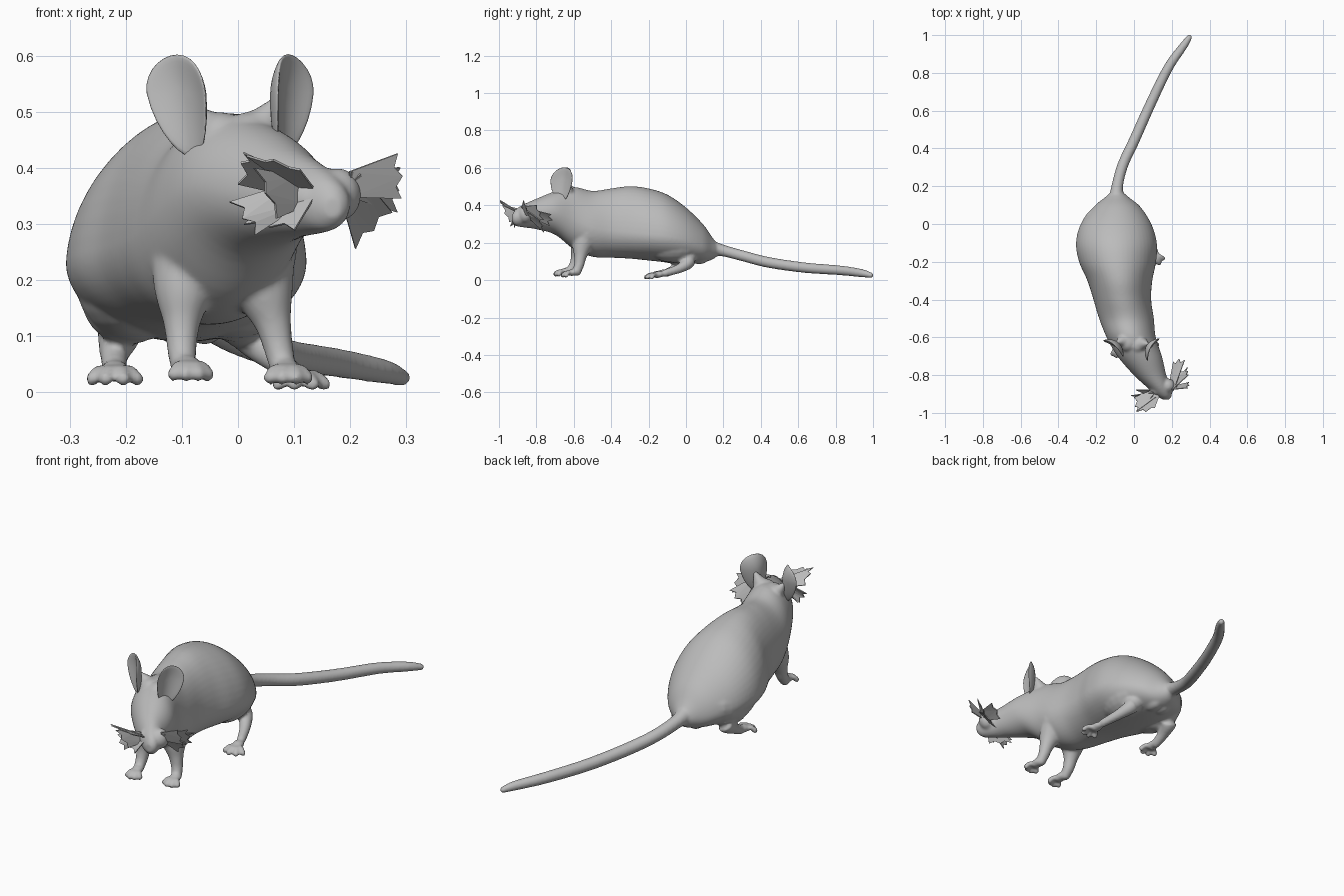
import bpy, bmesh, math
from mathutils import Vector, Matrix

cube = bpy.data.objects.get("Cube")
if cube:
    bpy.data.objects.remove(cube, do_unlink=True)

grey = bpy.data.materials.new("grey_fur")
grey.use_nodes = True
COLOUR = (0.5, 0.5, 0.5, 1)
grey.diffuse_color = COLOUR
grey.node_tree.nodes["Principled BSDF"].inputs["Base Color"].default_value = COLOUR


def finish(bm, name):
    bmesh.ops.recalc_face_normals(bm, faces=bm.faces)
    mesh = bpy.data.meshes.new(name)
    bm.to_mesh(mesh)
    bm.free()
    for p in mesh.polygons:
        p.use_smooth = True
    mesh.materials.append(grey)
    ob = bpy.data.objects.new(name, mesh)
    bpy.context.collection.objects.link(ob)
    return ob


def spline(rows, steps):
    """Catmull-Rom interpolation of rows of numbers."""
    rows = [Vector(r) for r in rows]
    rows = [rows[0]] + rows + [rows[-1]]
    out = []
    for a, b, c, d in zip(rows, rows[1:], rows[2:], rows[3:]):
        for i in range(steps):
            t = i / steps
            out.append(b + (c - a) * (t / 2) + (a * 2 - b * 5 + c * 4 - d) * (t * t / 2)
                       + (b * 3 - a - c * 3 + d) * (t ** 3 / 2))
    return out + [rows[-1]]


def skin(bm, rings):
    rings = [[bm.verts.new(p) for p in ring] for ring in rings]
    n = len(rings[0])
    for a, b in zip(rings, rings[1:]):
        for i in range(n):
            bm.faces.new((a[i], a[(i + 1) % n], b[(i + 1) % n], b[i]))
    bm.faces.new(rings[0])
    bm.faces.new(rings[-1])


def ball(bm, centre, size):
    bmesh.ops.create_uvsphere(bm, u_segments=20, v_segments=12, radius=1,
                              matrix=Matrix.Translation(centre) @ Matrix.Diagonal((*size, 1)))


def tube(bm, path, steps=5, sides=16):
    """Round limb through points (x, y, z, radius) with ball ends."""
    pts = spline(path, steps)
    rings = []
    for i, p in enumerate(pts):
        d = pts[min(i + 1, len(pts) - 1)].xyz - pts[max(i - 1, 0)].xyz
        rot = d.to_track_quat('Z', 'Y')
        rings.append([p.xyz + rot @ Vector((math.cos(a), math.sin(a), 0)) * p.w
                      for a in (math.tau * k / sides for k in range(sides))])
    skin(bm, rings)
    for p in (pts[0], pts[-1]):
        ball(bm, p.xyz, (p.w,) * 3)


def foot(bm, x, y, z, heading, spread, length):
    """Sole with a fan of four toes ending in pads."""
    ball(bm, (x, y, z + 0.008), (0.026, 0.03, 0.018))
    for k in (-1.5, -0.5, 0.5, 1.5):
        a = heading + k * spread
        d = Vector((math.sin(a), -math.cos(a), 0))
        reach = length * (1 - 0.08 * abs(k))
        start, tip = Vector((x, y, z)) + d * 0.012, Vector((x, y, z - 0.008)) + d * reach
        bend = start.lerp(tip, 0.6) + Vector((0, 0, 0.012))
        tube(bm, [(*start, 0.013), (*bend, 0.0115), (*tip, 0.0135)], 3, 10)


bm = bmesh.new()

# Torso, neck, head and snout: y, centre x, top z, bottom z, half width, widest z
TRUNK = [(0.17, -0.09, 0.19, 0.13, 0.03, 0.16), (0.14, -0.09, 0.23, 0.11, 0.065, 0.165),
         (0.09, -0.09, 0.30, 0.095, 0.125, 0.18), (0, -0.095, 0.388, 0.09, 0.187, 0.21),
         (-0.1, -0.093, 0.457, 0.095, 0.214, 0.23), (-0.2, -0.087, 0.49, 0.105, 0.204, 0.24),
         (-0.3, -0.075, 0.502, 0.115, 0.172, 0.25), (-0.4, -0.062, 0.49, 0.12, 0.153, 0.26),
         (-0.5, -0.04, 0.477, 0.125, 0.145, 0.275), (-0.6, -0.015, 0.498, 0.165, 0.13, 0.32),
         (-0.7, 0.03, 0.475, 0.243, 0.118, 0.36), (-0.8, 0.085, 0.435, 0.272, 0.086, 0.35),
         (-0.87, 0.135, 0.404, 0.282, 0.06, 0.34), (-0.91, 0.16, 0.378, 0.29, 0.04, 0.335),
         (-0.93, 0.17, 0.35, 0.31, 0.016, 0.33)]
rings = []
for y, x, top, low, w, mid in spline(TRUNK, 5):
    ring = []
    for k in range(48):
        c, s = math.cos(math.tau * k / 48), math.sin(math.tau * k / 48)
        taper = 1 - 0.06 * max(s, 0)
        ring.append((x + w * c * taper, y, mid + s * ((top - mid) if s > 0 else (mid - low))))
    rings.append(ring)
skin(bm, rings)

# Muzzle pads that carry the whiskers
ball(bm, (0.12, -0.875, 0.345), (0.038, 0.036, 0.042))
ball(bm, (0.178, -0.858, 0.352), (0.042, 0.04, 0.048))

# Ear roots rising from the crown behind the ears
tube(bm, [(-0.03, -0.63, 0.45, 0.05), (-0.06, -0.62, 0.475, 0.034), (-0.084, -0.626, 0.505, 0.013)])
tube(bm, [(0.02, -0.64, 0.45, 0.05), (0.046, -0.635, 0.48, 0.034), (0.067, -0.635, 0.515, 0.013)])

# Tail
tube(bm, [(-0.09, 0.1, 0.18, 0.05), (-0.09, 0.19, 0.16, 0.032), (-0.06, 0.31, 0.128, 0.029),
          (0, 0.44, 0.095, 0.029), (0.085, 0.63, 0.067, 0.028), (0.18, 0.825, 0.052, 0.026),
          (0.26, 0.94, 0.037, 0.022), (0.293, 0.988, 0.026, 0.015)])

# Front legs, wide at the chest
tube(bm, [(-0.08, -0.53, 0.25, 0.08), (-0.096, -0.565, 0.18, 0.055), (-0.1, -0.582, 0.125, 0.034),
          (-0.1, -0.598, 0.08, 0.027), (-0.098, -0.62, 0.05, 0.024)])
foot(bm, -0.09, -0.642, 0.04, 0.15, 0.42, 0.058)
tube(bm, [(0.025, -0.53, 0.25, 0.08), (0.046, -0.555, 0.18, 0.055), (0.062, -0.565, 0.125, 0.034),
          (0.072, -0.572, 0.08, 0.027), (0.08, -0.585, 0.045, 0.024)])
foot(bm, 0.086, -0.602, 0.034, 0.1, 0.45, 0.06)

# Rear legs with haunches
ball(bm, (-0.185, -0.07, 0.2), (0.105, 0.16, 0.11))
tube(bm, [(-0.195, -0.06, 0.17, 0.085), (-0.21, 0.0, 0.11, 0.045), (-0.22, -0.045, 0.07, 0.027),
          (-0.22, -0.1, 0.04, 0.022)])
foot(bm, -0.22, -0.12, 0.032, 0, 0.52, 0.064)
ball(bm, (-0.005, -0.07, 0.2), (0.102, 0.16, 0.105))
tube(bm, [(-0.005, -0.05, 0.16, 0.07), (0.022, 0.015, 0.105, 0.04), (0.06, -0.03, 0.065, 0.026),
          (0.095, -0.11, 0.038, 0.02)])
foot(bm, 0.102, -0.145, 0.023, 0.22, 0.48, 0.072)

# Rump lumps under the tail
for x in (-0.11, -0.06):
    ball(bm, (x, 0.07, 0.115), (0.035, 0.05, 0.03))

# Blend all of it into one smooth skin
body = finish(bm, "body")
remesh = body.modifiers.new("blend", 'REMESH')
remesh.mode = 'VOXEL'
remesh.voxel_size = 0.0065
remesh.use_smooth_shade = True
smooth = body.modifiers.new("soften", 'SMOOTH')
smooth.factor = 0.5
smooth.iterations = 8


# Ears: cupped discs, the rim running down into the head
def ear(name, centre, outward, lean):
    bm = bmesh.new()
    bmesh.ops.create_uvsphere(bm, u_segments=28, v_segments=16, radius=1)
    side = Vector(outward).normalized()
    up = (Vector((0, 0, 1)) + side * lean).normalized()
    front = side.cross(up)
    if front.y > 0:
        front = -front
    for v in bm.verts:
        u, h, n = v.co.x, v.co.y, v.co.z
        width = 0.067 * (1 if h > 0 else 1 + 0.15 * h)
        height = 0.07 if h > 0 else 0.115
        cup = 0.032 * (u * u + 0.4 * h * h) - 0.02
        v.co = Vector(centre) + side * u * width + up * h * height + front * (n * 0.011 + cup)
    return finish(bm, name)


ear("right_ear", (-0.103, -0.65, 0.533), (-0.78, 0.62, 0), 0.18)
ear("left_ear", (0.092, -0.66, 0.533), (0.48, 0.88, 0), 0.1)


# Whiskers: thin ragged cards spreading from the muzzle
def whisker_card(name, root, first, last, bulge):
    bm = bmesh.new()
    root, first, last = Vector(root), Vector(first), Vector(last)
    width = (last - first) * 0.28
    inner = [bm.verts.new(root - width), bm.verts.new(root + width)]
    rim = []
    for i in range(5):
        t = i / 4
        p = first.lerp(last, t) + Vector(bulge) * math.sin(math.pi * t)
        rim.append(bm.verts.new(root.lerp(p, 0.87 if i % 2 else 1)))
    for i in range(4):
        bm.faces.new((inner[i // 2], rim[i], rim[i + 1]))
    bm.faces.new((inner[0], rim[2], inner[1]))
    ob = finish(bm, name)
    for p in ob.data.polygons:
        p.use_smooth = False
    thick = ob.modifiers.new("thickness", 'SOLIDIFY')
    thick.thickness = 0.004


R, L = (0.115, -0.895, 0.36), (0.2, -0.87, 0.37)
whisker_card("right_whiskers_upper", R, (0.01, -0.995, 0.425), (0.0, -0.92, 0.37), (0, -0.01, 0.01))
whisker_card("right_whiskers_top", R, (0.11, -0.975, 0.395), (0.015, -0.995, 0.42), (0, -0.01, 0.005))
whisker_card("right_whiskers_front", R, (0.03, -0.985, 0.4), (0.07, -0.945, 0.31), (0, -0.005, 0))
whisker_card("right_whiskers_lower", R, (-0.015, -0.91, 0.34), (0.03, -0.92, 0.28), (0, -0.01, 0))
whisker_card("right_whiskers_under", R, (0.01, -0.88, 0.3), (0.1, -0.94, 0.29), (0, 0, 0))
whisker_card("left_whiskers_upper", L, (0.285, -0.87, 0.425), (0.292, -0.84, 0.345), (0.005, 0, 0))
whisker_card("left_whiskers_side", L, (0.29, -0.8, 0.4), (0.285, -0.76, 0.32), (0, 0, 0))
whisker_card("left_whiskers_back", L, (0.27, -0.72, 0.35), (0.21, -0.73, 0.29), (0, 0.01, 0))
whisker_card("left_whiskers_lower", L, (0.275, -0.78, 0.32), (0.21, -0.76, 0.255), (0, 0.005, 0))
